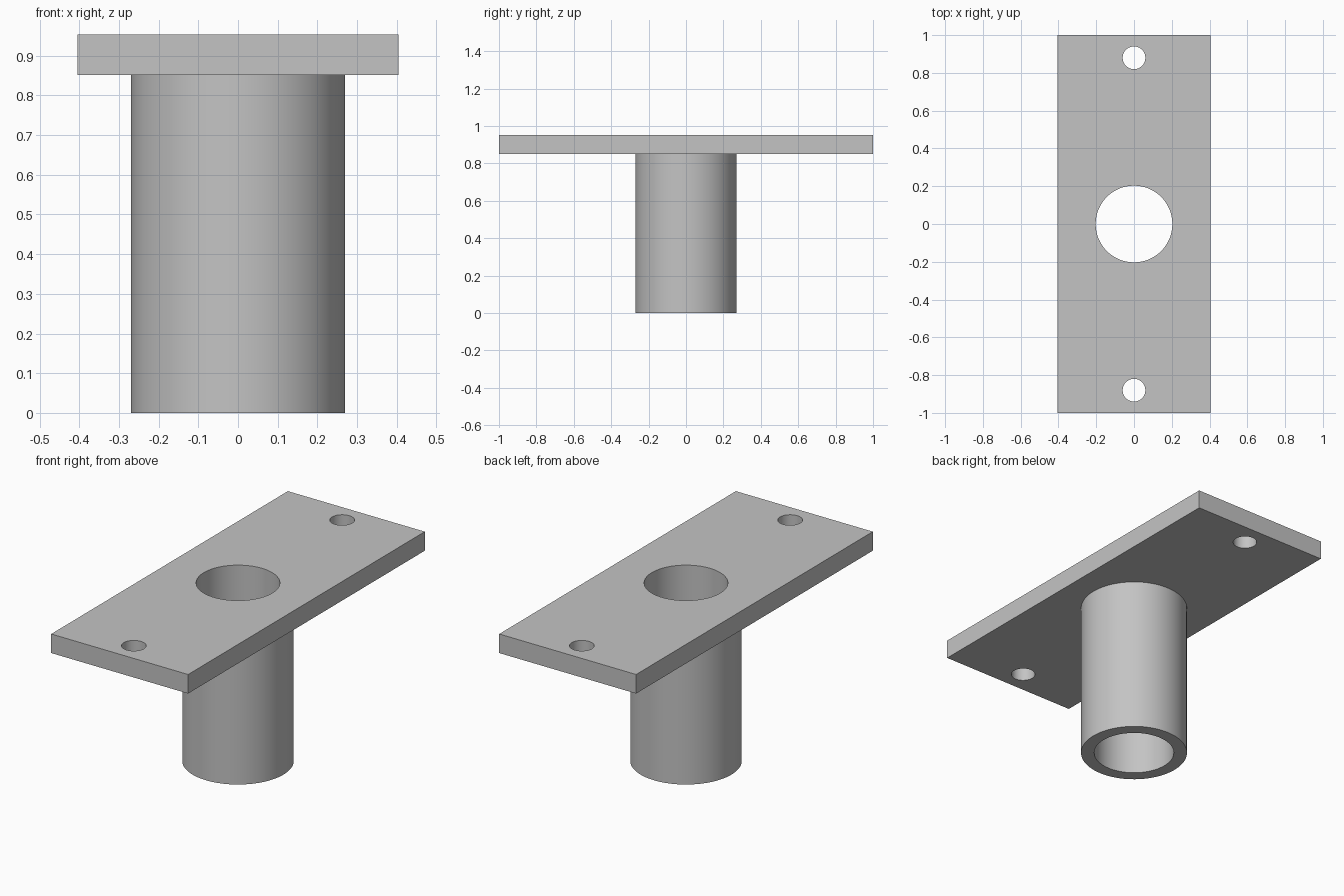
import bpy
import math

cube = bpy.data.objects.get("Cube")
if cube:
    bpy.data.objects.remove(cube, do_unlink=True)

PLATE_SIZE = (0.81, 2.0, 0.102)
PLATE_BOTTOM = 0.851
TUBE_RADIUS = 0.27
BORE_RADIUS = 0.203
BOLT_RADIUS = 0.06
BOLT_Y = 0.88

steel = bpy.data.materials.new("plain grey metal")
steel.use_nodes = True
grey = (0.55, 0.55, 0.55, 1)
steel.diffuse_color = grey
steel.node_tree.nodes["Principled BSDF"].inputs["Base Color"].default_value = grey


def cylinder(name, radius, bottom, top, y=0, sides=96):
    bpy.ops.mesh.primitive_cylinder_add(
        vertices=sides, radius=radius, depth=top - bottom,
        location=(0, y, (top + bottom) / 2))
    obj = bpy.context.object
    obj.name = name
    obj.data.materials.append(steel)
    return obj


def drill(obj, radius, y=0):
    cutter = cylinder("drill_cutter", radius, -0.5, 1.5, y)
    cutter.hide_render = True
    mod = obj.modifiers.new("Hole", "BOOLEAN")
    mod.operation = "DIFFERENCE"
    mod.solver = "EXACT"
    mod.object = cutter
    bpy.ops.object.select_all(action="DESELECT")
    obj.select_set(True)
    bpy.context.view_layer.objects.active = obj
    bpy.ops.object.modifier_apply(modifier=mod.name)
    bpy.data.objects.remove(cutter, do_unlink=True)


# Mounting plate with a central bore and two bolt holes
bpy.ops.mesh.primitive_cube_add(
    size=1, location=(0, 0, PLATE_BOTTOM + PLATE_SIZE[2] / 2))
plate = bpy.context.object
plate.name = "mounting_plate"
plate.scale = PLATE_SIZE
bpy.ops.object.transform_apply(location=False, rotation=False, scale=True)
plate.data.materials.append(steel)
drill(plate, BORE_RADIUS)
for side in (-1, 1):
    drill(plate, BOLT_RADIUS, side * BOLT_Y)

# Hollow tube below the plate
tube = cylinder("socket_tube", TUBE_RADIUS, 0, PLATE_BOTTOM)
drill(tube, BORE_RADIUS)

# Smooth round walls, sharp rims
for obj in (plate, tube):
    bpy.ops.object.select_all(action="DESELECT")
    obj.select_set(True)
    bpy.context.view_layer.objects.active = obj
    bpy.ops.object.shade_smooth_by_angle(angle=math.radians(30))
